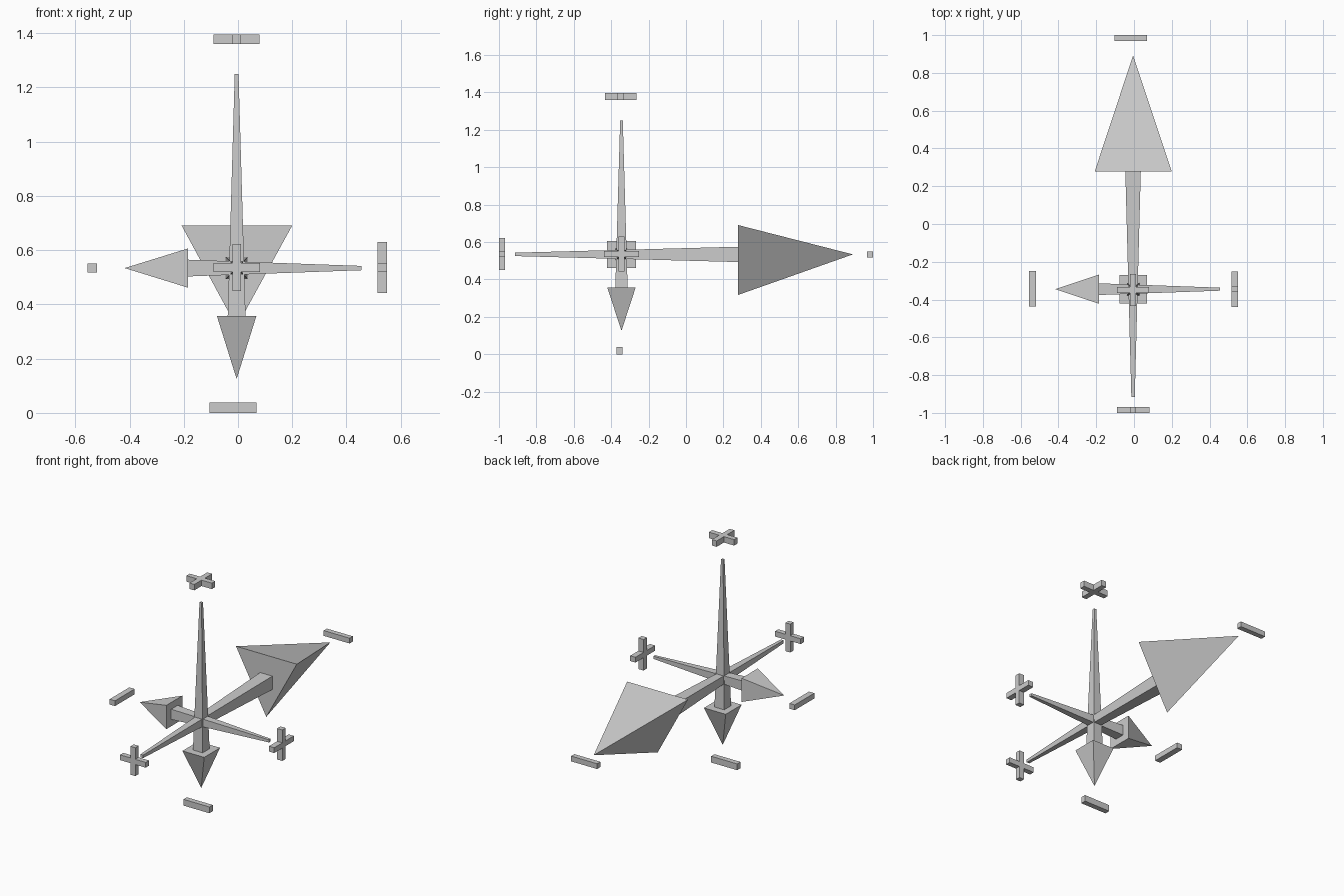
import bpy, bmesh

if "Cube" in bpy.data.objects:
    bpy.data.objects.remove(bpy.data.objects["Cube"])

CX, CY, CZ = -0.005, -0.345, 0.534   # where the three arrows cross


def place(axis, t, u, v):
    """Map distance t along an axis and cross-section u, v to world space."""
    return {'x': (t, CY + u, CZ + v),
            'y': (CX + u, t, CZ + v),
            'z': (CX + u, CY + v, t)}[axis]


def loft(name, axis, t0, section0, t1, section1):
    """Solid between two flat sections; a single-point section makes a tip."""
    bm = bmesh.new()
    a = [bm.verts.new(place(axis, t0, u, v)) for u, v in section0]
    b = [bm.verts.new(place(axis, t1, u, v)) for u, v in section1]
    n = len(a)
    bm.faces.new(a)
    if len(b) > 1:
        bm.faces.new(b)
    for i in range(n):
        j = (i + 1) % n
        if len(b) > 1:
            bm.faces.new((a[i], a[j], b[j], b[i]))
        else:
            bm.faces.new((a[i], a[j], b[0]))
    bmesh.ops.recalc_face_normals(bm, faces=bm.faces)
    mesh = bpy.data.meshes.new(name)
    bm.to_mesh(mesh)
    bm.free()
    obj = bpy.data.objects.new(name, mesh)
    bpy.context.collection.objects.link(obj)
    return obj


def rect(w, h):
    return [(-w, -h), (w, -h), (w, h), (-w, h)]


def cross(r, w):
    return [(-w, -r), (w, -r), (w, -w), (r, -w), (r, w), (w, w),
            (w, r), (-w, r), (-w, w), (-r, w), (-r, -w), (-w, -w)]


def shift(section, du, dv=0):
    return [(u + du, v + dv) for u, v in section]


# Arrows: axis, tail, tail half-width, neck, neck half-width, tip, head section
wedge = [(-0.203, 0.157), (0.205, 0.157), (0.0, -0.217)]
arrows = [
    ('x', 0.455, 0.008, -0.185, 0.031, -0.418, rect(0.077, 0.072)),
    ('y', -0.915, 0.009, 0.278, 0.041, 0.892, wedge),
    ('z', 1.25, 0.007, 0.358, 0.033, 0.125, rect(0.073, 0.076)),
]
for axis, tail, wt, neck, wn, tip, head in arrows:
    sink = 0.004 if tip > neck else -0.004
    loft(axis + "_arrow_shaft", axis, tail, rect(wt, wt), neck + sink, rect(wn, wn))
    loft(axis + "_arrow_head", axis, neck, head, tip, [(0, 0)])

# Plus markers beyond the thin ends
for axis, t0, t1, r in (('x', 0.515, 0.55, 0.094),
                        ('y', -1.0, -0.969, 0.086),
                        ('z', 1.36, 1.396, 0.085)):
    section = shift(cross(r, 0.016), 0, -0.004 if axis == 'z' else 0.002)
    loft(axis + "_plus_marker", axis, t0, section, t1, section)

# Minus markers beyond the heads
for axis, t0, t1, du, r in (('x', -0.555, -0.519, 0.002, 0.094),
                            ('y', 0.969, 1.0, -0.012, 0.087),
                            ('z', 0.003, 0.038, -0.014, 0.087)):
    section = shift(rect(r, 0.016), du, -0.01 if axis == 'z' else 0)
    loft(axis + "_minus_marker", axis, t0 if axis != 'z' else 0.0, section, t1, section)
